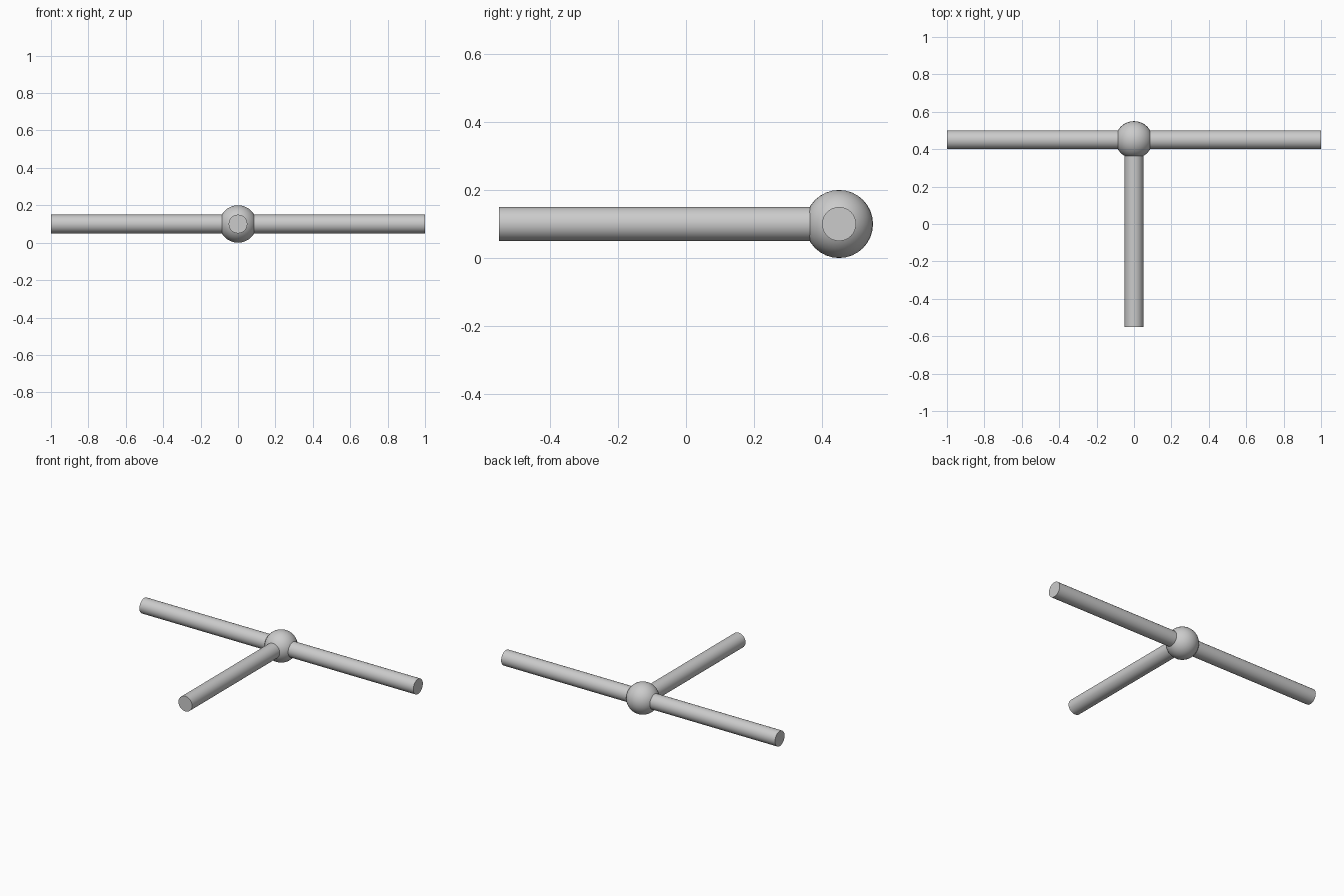
import bpy
import math
from mathutils import Vector

cube = bpy.data.objects.get("Cube")
if cube:
    bpy.data.objects.remove(cube, do_unlink=True)

HUB = Vector((0, 0.45, 0.1))
HUB_RADIUS = 0.1
ROD_RADIUS = 0.05
ROD_LENGTH = 1.0

grey = bpy.data.materials.new("plain grey")
grey.use_nodes = True
colour = (0.6, 0.6, 0.6, 1)
grey.diffuse_color = colour
grey.node_tree.nodes["Principled BSDF"].inputs["Base Color"].default_value = colour


def finish(name):
    """Name, colour and smooth the part that was just added."""
    part = bpy.context.object
    part.name = name
    part.data.materials.append(grey)
    bpy.ops.object.shade_smooth_by_angle(angle=math.radians(40))
    return part


# Ball joint
bpy.ops.mesh.primitive_uv_sphere_add(segments=32, ring_count=16,
                                     radius=HUB_RADIUS, location=HUB)
finish("hub_ball")

# Three round rods running outwards from the centre of the ball
for name, direction in (("left_rod", (1, 0, 0)),
                        ("right_rod", (-1, 0, 0)),
                        ("front_rod", (0, -1, 0))):
    axis = Vector(direction)
    bpy.ops.mesh.primitive_cylinder_add(
        vertices=32, radius=ROD_RADIUS, depth=ROD_LENGTH,
        location=HUB + axis * ROD_LENGTH / 2,
        rotation=axis.to_track_quat('Z', 'Y').to_euler())
    finish(name)
